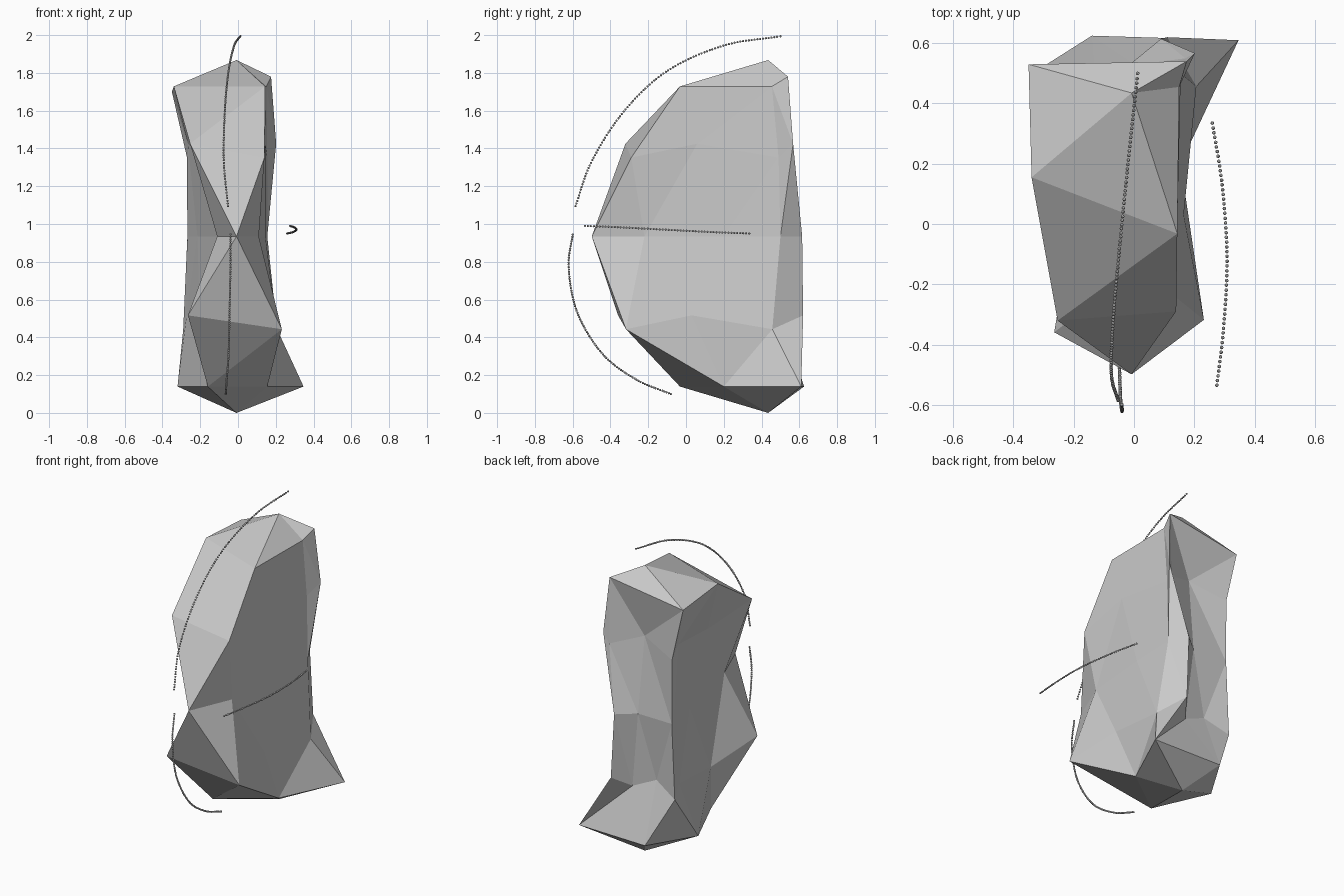
import bpy, bmesh, math
from mathutils import Vector, Matrix

if "Cube" in bpy.data.objects:
    bpy.data.objects.remove(bpy.data.objects["Cube"])

R = 0.934
CENTRE = Vector((-0.008, 0.435, R))
LEFT, RIGHT, BACK = -0.265, 0.15, 0.56


def add_object(name, bm):
    me = bpy.data.meshes.new(name)
    bm.to_mesh(me)
    bm.free()
    ob = bpy.data.objects.new(name, me)
    bpy.context.collection.objects.link(ob)
    return ob


# Chipped corners: (height %, angle) on the round boulder -> new x, y
chips = {
    (85, 72): (.175, .54), (85, 0): (.15, .455), (85, 144): (-.35, .53), (85, 216): (-.34, .155),
    (53, 180): (-.265, .46), (53, 108): (-.03, .47), (53, 36): (.202, .567), (53, 324): (.145, .06),
    (45, 288): (.14, -.29), (45, 144): (-.27, .53), (45, 72): (.17, .55), (45, 0): (.155, .49),
    (45, 216): (-.19, .05),
    (0, 234): (-.11, -.24), (0, 306): (.11, -.22), (0, 342): (.145, .2), (0, 18): (.155, .5),
    (0, 54): (.09, .615), (0, 90): (-.02, .525), (0, 126): (-.268, .53), (0, 162): (-.266, .51),
    (0, 198): (-.215, .27),
    (-45, 324): (.165, .03), (-45, 180): (-.272, .46), (-45, 108): (-.13, .49), (-45, 36): (.11, .62),
    (-53, 288): (.232, -.318), (-53, 0): (.207, .457), (-53, 72): (.03, .51), (-53, 144): (-.29, .53),
    (-53, 216): (-.2, .03),
    (-85, 324): (.155, .2), (-85, 180): (-.32, .33), (-85, 108): (-.14, .625), (-85, 36): (.347, .61),
}
heights = {(85, 72): 1.78, (85, 144): 1.70}

# Boulder: icosphere with the left, right and back sides scraped flat
bm = bmesh.new()
bmesh.ops.create_icosphere(bm, subdivisions=2, radius=1)
for v in bm.verts:
    n = v.co.normalized()
    key = (round(n.z * 100), round(math.degrees(math.atan2(n.y, n.x))) % 360)
    p = CENTRE + n * R
    p.x = min(max(p.x, LEFT), RIGHT)
    p.y = min(p.y, BACK)
    if key in chips:
        p.x, p.y = chips[key]
    p.z = heights.get(key, p.z)
    v.co = p
bmesh.ops.recalc_face_normals(bm, faces=bm.faces)
add_object("boulder", bm)


def spline(pts, t):
    """Catmull-Rom point at t in 0..1."""
    p = [Vector(q) for q in pts]
    p = [2 * p[0] - p[1]] + p + [2 * p[-1] - p[-2]]
    s = t * (len(pts) - 1)
    i = min(int(s), len(pts) - 2)
    u = s - i
    a, b, c, d = p[i:i + 4]
    return 0.5 * (2 * b + (c - a) * u + (2 * a - 5 * b + 4 * c - d) * u ** 2
                  + (3 * b - a - 3 * c + d) * u ** 3)


def bead_line(name, pts, count):
    # evenly spaced beads along the curve
    fine = [spline(pts, k / 600) for k in range(601)]
    dist = [0]
    for a, b in zip(fine, fine[1:]):
        dist.append(dist[-1] + (b - a).length)
    bm = bmesh.new()
    j = 0
    for k in range(count):
        while j < 600 and dist[j] < dist[-1] * k / (count - 1):
            j += 1
        bmesh.ops.create_icosphere(bm, subdivisions=2, radius=0.006,
                                   matrix=Matrix.Translation(fine[j]))
    add_object(name, bm)


# Dotted trails floating around the boulder
bead_line("upper_trail", [(.012, .5, 1.994), (-.02, .2, 1.945), (-.05, -.1, 1.81),
                          (-.07, -.33, 1.595), (-.075, -.5, 1.33), (-.053, -.585, 1.095)], 100)
bead_line("lower_trail", [(-.04, -.6, .945), (-.04, -.621, .77), (-.045, -.575, .53),
                          (-.05, -.44, .31), (-.06, -.26, .175), (-.065, -.08, .10)], 90)
bead_line("side_trail", [(.26, .335, .95), (.29, .15, .957), (.307, -.05, .967),
                         (.307, -.2, .975), (.294, -.38, .984), (.275, -.535, .99)], 56)
